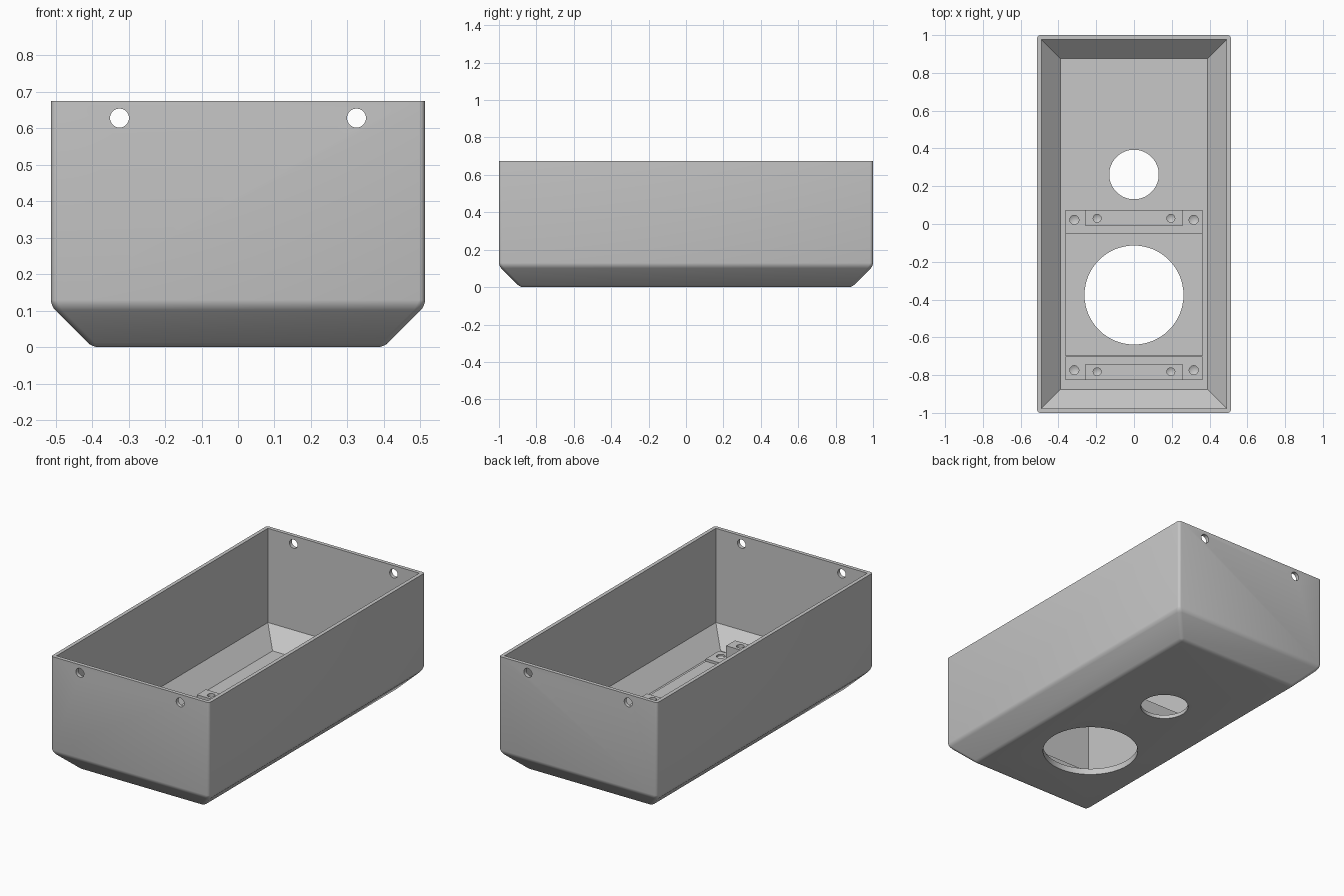
import bpy, bmesh, math
from mathutils import Matrix, Vector

cube = bpy.data.objects.get("Cube")
if cube:
    bpy.data.objects.remove(cube, do_unlink=True)

grey = bpy.data.materials.new("plain grey")
grey.use_nodes = True
colour = (0.57, 0.57, 0.57, 1)
grey.diffuse_color = colour
grey.node_tree.nodes["Principled BSDF"].inputs["Base Color"].default_value = colour


def finish(name, bm):
    bmesh.ops.recalc_face_normals(bm, faces=bm.faces)
    mesh = bpy.data.meshes.new(name)
    bm.to_mesh(mesh)
    bm.free()
    mesh.materials.append(grey)
    obj = bpy.data.objects.new(name, mesh)
    bpy.context.collection.objects.link(obj)
    return obj


def loft(name, levels, bevel=0):
    """Stack of centred rectangles (half x, half y, z), rounded below the top."""
    bm = bmesh.new()
    rings = [[bm.verts.new((sx * hx, sy * hy, z))
              for sx, sy in ((-1, -1), (1, -1), (1, 1), (-1, 1))]
             for hx, hy, z in levels]
    bm.faces.new(rings[0])
    bm.faces.new(rings[-1])
    for low, high in zip(rings, rings[1:]):
        for i in range(4):
            j = (i + 1) % 4
            bm.faces.new((low[i], low[j], high[j], high[i]))
    if bevel:
        top = levels[-1][2]
        edges = [e for e in bm.edges if min(v.co.z for v in e.verts) < top]
        bmesh.ops.bevel(bm, geom=edges, offset=bevel, offset_type='OFFSET',
                        segments=4, profile=0.5, affect='EDGES')
    return finish(name, bm)


def box(name, x, y0, y1, z0, z1):
    obj = loft(name, [(x, (y1 - y0) / 2, z0), (x, (y1 - y0) / 2, z1)])
    obj.data.transform(Matrix.Translation((0, (y0 + y1) / 2, 0)))
    return obj


def drill(x, y, z, r, depth, axis='Z', tip=0, sides=64):
    """Cutter centred on the point; with a tip it becomes a blind drilled hole."""
    bm = bmesh.new()
    bmesh.ops.create_cone(bm, cap_ends=True, segments=sides, radius1=r,
                          radius2=r, depth=depth)
    if tip:
        cap = [f for f in bm.faces if f.normal.z < -0.9]
        bmesh.ops.poke(bm, faces=cap, offset=tip)
    if axis == 'Y':
        bm.transform(Matrix.Rotation(math.pi / 2, 4, 'X'))
    bm.transform(Matrix.Translation(Vector((x, y, z))))
    obj = finish("cutter", bm)
    obj.hide_render = True
    return obj


def cut(obj, cutters):
    bpy.context.view_layer.objects.active = obj
    for cutter in cutters:
        mod = obj.modifiers.new("cut", 'BOOLEAN')
        mod.operation = 'DIFFERENCE'
        mod.solver = 'EXACT'
        mod.object = cutter
        bpy.ops.object.modifier_apply(modifier=mod.name)
        bpy.data.objects.remove(cutter, do_unlink=True)


def smooth(obj):
    bpy.ops.object.select_all(action='DESELECT')
    obj.select_set(True)
    bpy.context.view_layer.objects.active = obj
    bpy.ops.object.shade_smooth_by_angle(angle=math.radians(28))


HEIGHT, FLOOR = 0.675, 0.022
PLATE, STRIP, BLOCK = 0.036, 0.05, 0.138
SIDE = 0.363
BIG_Y, BIG_R = -0.376, 0.262

# Open housing with chamfered base
housing = loft("housing", [(0.4, 0.887, 0), (0.513, 1, 0.113), (0.513, 1, HEIGHT)], 0.016)
cavity = loft("cavity_cutter", [(0.39, 0.877, FLOOR), (0.491, 0.978, FLOOR + 0.101),
                                (0.491, 0.978, HEIGHT + 0.1)])
holes = [drill(0, BIG_Y, 0, BIG_R, 0.2), drill(0, 0.262, 0, 0.131, 0.2)]
for side in (-1, 1):
    for end in (-1, 1):
        holes.append(drill(side * 0.325, end, 0.628, 0.026, 0.2, 'Y', sides=32))
cut(housing, [cavity] + holes)
smooth(housing)

# Low plate around the large opening
plate = box("mounting_plate", SIDE, -0.70, -0.05, FLOOR - 0.005, PLATE)
cut(plate, [drill(0, BIG_Y, 0, BIG_R, 0.2)])
smooth(plate)

# Strips and raised blocks, mirrored about the large opening
for name, d in (("rear", 1), ("front", -1)):
    def span(a, b):
        return sorted((BIG_Y + d * a, BIG_Y + d * b))

    strip = box(name + "_strip", SIDE, *span(0.325, 0.449), FLOOR - 0.005, STRIP)
    block = box(name + "_block", 0.26, *span(0.367, 0.449), STRIP, BLOCK)
    cut(strip, [drill(s * 0.316, BIG_Y + d * 0.398, STRIP, 0.024, 0.02, tip=0.014, sides=32)
                for s in (-1, 1)])
    cut(block, [drill(s * 0.195, BIG_Y + d * 0.406, BLOCK, 0.021, 0.1, tip=0.012, sides=32)
                for s in (-1, 1)])
    smooth(strip)
    smooth(block)
